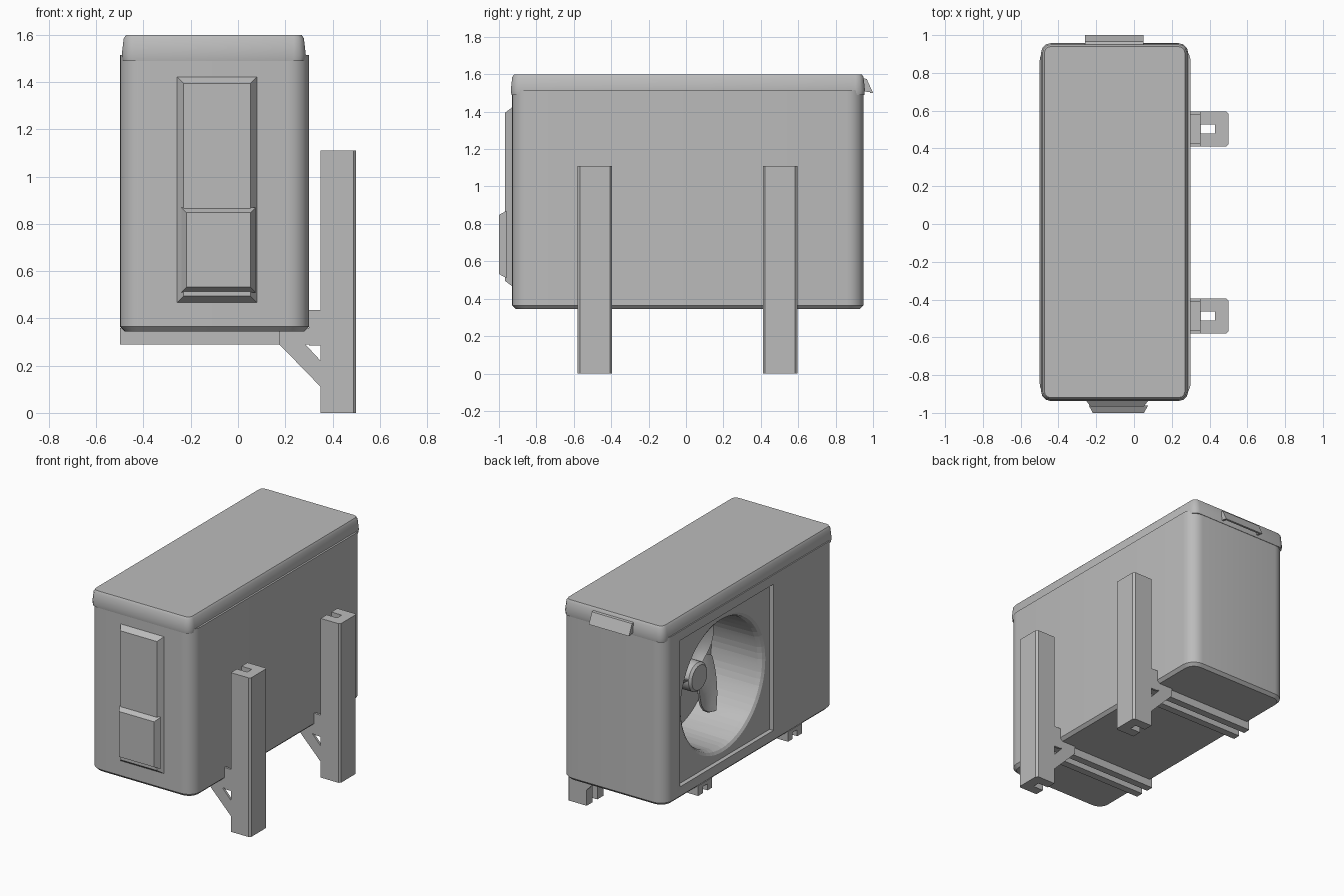
import bpy, bmesh, math
from mathutils import Vector

if "Cube" in bpy.data.objects:
    bpy.data.objects.remove(bpy.data.objects["Cube"])

# Single flat grey
grey = bpy.data.materials.new("light_grey")
grey.use_nodes = True
GREY = (0.5, 0.5, 0.5, 1)
grey.diffuse_color = GREY
grey.node_tree.nodes["Principled BSDF"].inputs["Base Color"].default_value = GREY


def finish(name, bm, smooth=False):
    bmesh.ops.recalc_face_normals(bm, faces=bm.faces)
    mesh = bpy.data.meshes.new(name)
    bm.to_mesh(mesh)
    bm.free()
    mesh.materials.append(grey)
    ob = bpy.data.objects.new(name, mesh)
    bpy.context.collection.objects.link(ob)
    if smooth:
        smooth_angle(ob)
    return ob


def make_active(ob):
    bpy.ops.object.select_all(action='DESELECT')
    ob.select_set(True)
    bpy.context.view_layer.objects.active = ob


def smooth_angle(ob):
    make_active(ob)
    bpy.ops.object.shade_smooth_by_angle(angle=math.radians(32))


def loft(name, rings, smooth=False):
    """Skin a list of equal point rings and cap both ends."""
    bm = bmesh.new()
    loops = [[bm.verts.new(p) for p in ring] for ring in rings]
    n = len(loops[0])
    for a, b in zip(loops, loops[1:]):
        for i in range(n):
            j = (i + 1) % n
            bm.faces.new((a[i], a[j], b[j], b[i]))
    bm.faces.new(loops[0])
    bm.faces.new(loops[-1])
    return finish(name, bm, smooth)


def extrude(name, profile, axis, start, end):
    """Sweep a flat profile along one axis (0 x, 1 y, 2 z)."""
    def place(p, d):
        q = list(p)
        q.insert(axis, d)
        return q
    return loft(name, [[place(p, d) for p in profile] for d in (start, end)])


def rect(a0, a1, b0, b1):
    return [(a0, b0), (a1, b0), (a1, b1), (a0, b1)]


def rounded_rect(x0, x1, y0, y1, r, seg, z):
    pts = []
    corners = [(x1 - r, y1 - r), (x0 + r, y1 - r), (x0 + r, y0 + r), (x1 - r, y0 + r)]
    for k, (cx, cy) in enumerate(corners):
        for i in range(seg + 1):
            t = math.pi / 2 * (k + i / seg)
            pts.append((cx + r * math.cos(t), cy + r * math.sin(t), z))
    return pts


def rounded_prism(name, bounds, r, seg, levels):
    x0, x1, y0, y1 = bounds
    return loft(name, [rounded_rect(x0 + d, x1 - d, y0 + d, y1 - d, r - d, seg, z)
                       for z, d in levels], True)


def raised_panel(name, bounds, y_back, y_front, inset):
    x0, x1, z0, z1 = bounds
    rings = []
    for y, d in ((y_back, 0), (y_front, inset)):
        rings.append([(x, y, z) for x, z in rect(x0 + d, x1 - d, z0 + d, z1 - d)])
    return loft(name, rings)


FAN_Y, FAN_Z = 0.265, 0.94


def disc(x, r, n=64):
    return [(x, FAN_Y + r * math.cos(2 * math.pi * i / n),
             FAN_Z + r * math.sin(2 * math.pi * i / n)) for i in range(n)]


# Casing with a recessed square and a flared fan duct
casing = rounded_prism("casing", (-0.5, 0.3, -0.93, 0.95), 0.09, 6,
                       [(0.345, 0.02), (0.365, 0), (1.515, 0)])
square = extrude("square_cutter", rect(FAN_Y - 0.515, FAN_Y + 0.515, 0.43, 1.45),
                 0, -0.6, -0.47)
duct = loft("duct_cutter", [disc(x, r) for x, r in
            ((-0.6, 0.468), (-0.47, 0.468), (-0.458, 0.45), (-0.43, 0.438), (-0.08, 0.43))])
for cutter in (square, duct):
    cutter.hide_render = True
    mod = casing.modifiers.new("cut", 'BOOLEAN')
    mod.operation = 'DIFFERENCE'
    mod.solver = 'EXACT'
    mod.object = cutter
    make_active(casing)
    bpy.ops.object.modifier_apply(modifier=mod.name)
    bpy.data.objects.remove(cutter)
smooth_angle(casing)

# Lid
rounded_prism("lid", (-0.492, 0.287, -0.937, 0.957), 0.05, 3,
              [(1.49, 0.004), (1.515, 0), (1.585, 0.008), (1.6, 0.018)])

# Fan hub and blades
loft("fan_hub", [disc(x, r, 32) for x, r in ((-0.29, 0.085), (-0.275, 0.1), (-0.08, 0.1))], True)


def blade(name, angle):
    bm = bmesh.new()
    rows, cols = 6, 8
    grid = []
    for i in range(rows + 1):
        u = i / rows
        r = 0.08 + 0.31 * u
        span = math.radians(50 + 25 * math.sin(math.pi * u))
        row = []
        for j in range(cols + 1):
            v = j / cols - 0.5
            t = angle + v * span + 0.25 * u
            row.append(bm.verts.new((-0.19 + 0.15 * v, FAN_Y - r * math.cos(t),
                                     FAN_Z + r * math.sin(t))))
        grid.append(row)
    for a, b in zip(grid, grid[1:]):
        for j in range(cols):
            bm.faces.new((a[j], a[j + 1], b[j + 1], b[j]))
    bmesh.ops.recalc_face_normals(bm, faces=bm.faces)
    bmesh.ops.solidify(bm, geom=bm.faces[:], thickness=0.012)
    finish(name, bm, True)


for k in range(3):
    blade(f"fan_blade_{k + 1}", math.radians(75 + 120 * k))

# Service cover and valve box on the front end
raised_panel("service_cover", (-0.265, 0.087, 0.46, 1.43), -0.92, -0.967, 0.035)
raised_panel("valve_box", (-0.24, 0.075, 0.51, 0.87), -0.96, -1.0, 0.022)

# Hooded grip on the back end
hood = [(0.94, 1.58), (0.966, 1.575), (1.0, 1.5), (0.985, 1.5), (0.955, 1.555), (0.94, 1.555)]
extrude("grip_hood", hood, 1 - 1, -0.26, 0.05)
cheek = [(0.94, 1.578), (0.965, 1.573), (0.998, 1.502), (0.94, 1.51)]
for side, x in (("right", -0.26), ("left", 0.035)):
    extrude(f"grip_cheek_{side}", cheek, 0, x, x + 0.015)

# Wall brackets: slotted post, slotted arm, paired gusset plates
HALF, SLOT, C = 0.092, 0.025, 0.012
for tag, cy in (("front", -0.487), ("back", 0.503)):
    post = [(0.35, -HALF), (0.5 - C, -HALF), (0.5, C - HALF), (0.5, HALF - C),
            (0.5 - C, HALF), (0.35, HALF), (0.35, SLOT), (0.43, SLOT),
            (0.43, -SLOT), (0.35, -SLOT)]
    extrude(f"{tag}_post", [(x, cy + y) for x, y in post], 2, 0, 1.11)
    w = HALF - 0.015
    arm = [(-w, 0.29), (-SLOT, 0.29), (-SLOT, 0.335), (SLOT, 0.335),
           (SLOT, 0.29), (w, 0.29), (w, 0.36), (-w, 0.36)]
    extrude(f"{tag}_arm", [(cy + y, z) for y, z in arm], 0, -0.5, 0.355)
    brace = [(0.175, 0.29), (0.35, 0.11), (0.35, 0.22), (0.285, 0.29)]
    tab = rect(0.3, 0.352, 0.285, 0.435)
    for side, y in (("a", cy - HALF), ("b", cy + HALF - 0.016)):
        extrude(f"{tag}_brace_{side}", brace, 1, y, y + 0.016)
        extrude(f"{tag}_tab_{side}", tab, 1, y, y + 0.016)
        extrude(f"{tag}_arm_cheek_{side}", rect(0.175, 0.352, 0.29, 0.36), 1, y, y + 0.016)
